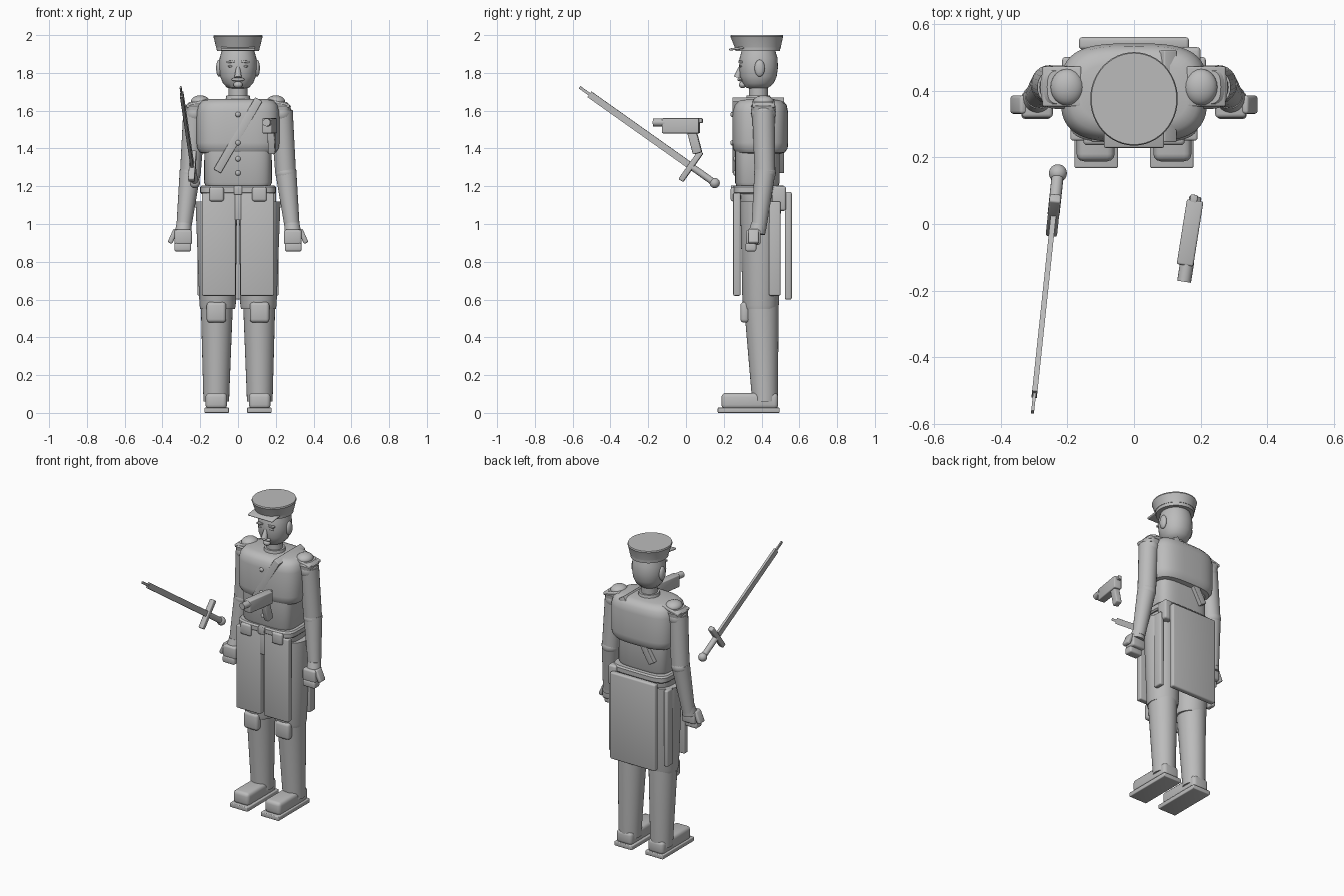
import bpy, bmesh, math
from mathutils import Vector, Matrix

GREY = bpy.data.materials.new("plain_grey")
GREY.diffuse_color = (0.5, 0.5, 0.5, 1)


def finish(name, bm, smooth=True):
    bmesh.ops.recalc_face_normals(bm, faces=bm.faces[:])
    me = bpy.data.meshes.new(name)
    bm.to_mesh(me)
    bm.free()
    me.materials.append(GREY)
    ob = bpy.data.objects.new(name, me)
    bpy.context.collection.objects.link(ob)
    if smooth:
        bpy.ops.object.select_all(action='DESELECT')
        ob.select_set(True)
        bpy.context.view_layer.objects.active = ob
        bpy.ops.object.shade_smooth_by_angle(angle=math.radians(35))
    return ob


def box(name, lo, hi, bevel=0.0, rot=None):
    """Bevelled box between two corners, optionally turned about its centre."""
    lo, hi = Vector(lo), Vector(hi)
    size, mid = hi - lo, (lo + hi) / 2
    bm = bmesh.new()
    bmesh.ops.create_cube(bm, size=1)
    bmesh.ops.scale(bm, vec=size, verts=bm.verts[:])
    if bevel:
        bmesh.ops.bevel(bm, geom=bm.edges[:], offset=bevel, segments=3, profile=0.5, affect='EDGES')
    bm.transform(Matrix.Translation(mid) @ (rot.to_4x4() if rot else Matrix()))
    return finish(name, bm)


def rod(name, a, b, r1, r2, seg=24):
    """Tapered cylinder from a to b."""
    a, b = Vector(a), Vector(b)
    d = b - a
    bm = bmesh.new()
    bmesh.ops.create_cone(bm, cap_ends=True, segments=seg, radius1=r1, radius2=r2, depth=d.length)
    bm.transform(Matrix.Translation((a + b) / 2) @ d.to_track_quat('Z', 'Y').to_matrix().to_4x4())
    return finish(name, bm)


def ball(name, c, r):
    bm = bmesh.new()
    bmesh.ops.create_uvsphere(bm, u_segments=24, v_segments=14, radius=1)
    bm.transform(Matrix.Translation(c) @ Matrix.Diagonal((*r, 1)))
    return finish(name, bm)


def loft(name, rings, n=2.0, seg=48):
    """Stacked superellipse rings: (z, rx, ry, x, y)."""
    bm = bmesh.new()
    loops = []
    for z, rx, ry, x, y in rings:
        loop = []
        for i in range(seg):
            t = 2 * math.pi * i / seg
            c, s = math.cos(t), math.sin(t)
            loop.append(bm.verts.new((x + rx * math.copysign(abs(c) ** (2 / n), c),
                                      y + ry * math.copysign(abs(s) ** (2 / n), s), z)))
        loops.append(loop)
    for p, q in zip(loops, loops[1:]):
        for i in range(seg):
            j = (i + 1) % seg
            bm.faces.new((p[i], p[j], q[j], q[i]))
    bm.faces.new(loops[0])
    bm.faces.new(loops[-1])
    return finish(name, bm)


def turn(axis, deg):
    return Matrix.Rotation(math.radians(deg), 3, axis)


# Torso: rounded chest, waist, hips and belt
loft("chest", [(1.37, .17, .10, 0, .393), (1.378, .20, .13, 0, .393), (1.40, .216, .145, 0, .393),
               (1.43, .22, .148, 0, .393), (1.59, .22, .148, 0, .393), (1.63, .21, .14, 0, .393),
               (1.653, .19, .12, 0, .393), (1.662, .16, .09, 0, .393)], 3.2)
loft("waist", [(1.20, .17, .11, 0, .378), (1.22, .18, .118, 0, .378), (1.40, .178, .118, 0, .378)], 4)
loft("hips", [(1.06, .17, .10, 0, .39), (1.10, .185, .115, 0, .39), (1.18, .185, .12, 0, .385)], 3)
loft("belt", [(1.16, .192, .13, 0, .385), (1.168, .2, .138, 0, .385), (1.195, .2, .138, 0, .385),
              (1.205, .192, .13, 0, .385)], 5)
box("buckle", (-.022, .238, 1.155), (.022, .262, 1.205), .005)
box("belt_tail", (-.018, .25, 1.02), (.018, .272, 1.17), .004)
box("shoulder_strap", (-.022, .245, 1.25), (.022, .52, 1.69), .004, turn('Y', 30))
for z, y in ((1.58, .245), (1.43, .245), (1.345, .26), (1.27, .26)):
    ball("button", (0, y, z), (.014, .01, .014))

# Skirt of the coat
box("back_skirt", (-.165, .523, .60), (.165, .56, 1.17), .01)
box("holster", (.14, .455, 1.07), (.2, .53, 1.2), .012)

# Neck and head
rod("neck", (0, .383, 1.65), (0, .383, 1.76), .05, .05)
rod("collar", (0, .383, 1.65), (0, .383, 1.68), .068, .062)
loft("head", [(1.715, .03, .03, 0, .375), (1.722, .058, .06, 0, .378), (1.745, .08, .082, 0, .382),
              (1.78, .094, .097, 0, .383), (1.83, .1, .103, 0, .384), (1.88, .097, .1, 0, .384),
              (1.93, .082, .085, 0, .384)], 2.1, 32)
rod("nose", (0, .272, 1.775), (0, .292, 1.84), .02, .008, 12)
ball("moustache", (0, .288, 1.765), (.036, .016, .01))
ball("chin", (0, .30, 1.737), (.024, .02, .018))

# Peaked cap
loft("cap_band", [(1.915, .112, .118, 0, .38), (1.94, .114, .12, 0, .38)])
loft("cap_crown", [(1.935, .116, .122, 0, .38), (1.985, .128, .137, 0, .375), (1.992, .131, .14, 0, .375),
                   (2.0, .128, .137, 0, .375)])
box("cap_peak", (-.09, .228, 1.925), (.09, .34, 1.937), .005, turn('X', 8))

for s in (-1, 1):
    side = "right_" if s < 0 else "left_"

    def sbox(name, lo, hi, bevel=0.0, rot=None):
        xs = sorted((s * lo[0], s * hi[0]))
        return box(side + name, (xs[0], lo[1], lo[2]), (xs[1], hi[1], hi[2]), bevel, rot)

    # Face details
    ball(side + "ear", (s * .1, .39, 1.825), (.016, .027, .045))
    ball(side + "eye", (s * .04, .292, 1.835), (.014, .008, .006))
    sbox("brow", (.018, .278, 1.853), (.062, .30, 1.865), .003, turn('Y', s * 6))

    # Epaulette: sloping plate, cushion and dome
    sbox("epaulette_plate", (.155, .352, 1.628), (.275, .472, 1.648), .006, turn('Y', s * 14))
    loft(side + "epaulette_cushion", [(1.60, .05, .062, s * .225, .41), (1.625, .055, .065, s * .225, .41),
                                     (1.645, .04, .05, s * .22, .41)], 3)
    ball(side + "epaulette_dome", (s * .2, .41, 1.648), (.05, .055, .033))

    # Arm and hand
    ball(side + "shoulder", (s * .228, .41, 1.585), (.058, .065, .06))
    rod(side + "upper_arm", (s * .23, .41, 1.6), (s * .252, .418, 1.27), .06, .055)
    ball(side + "elbow", (s * .253, .418, 1.27), (.056, .058, .05))
    rod(side + "forearm", (s * .253, .418, 1.28), (s * .288, .385, .97), .056, .039)
    rod(side + "cuff", (s * .286, .385, 1.0), (s * .29, .375, .95), .04, .045)
    sbox("palm", (.243, .318, .89), (.337, .395, .97), .012)
    sbox("fingers", (.248, .315, .855), (.337, .372, .90), .01)
    sbox("thumb", (.332, .33, .895), (.358, .385, .975), .009, turn('Y', s * -24))

    # Coat panels and belt pouch
    sbox("front_skirt", (.013, .25, .62), (.19, .288, 1.165), .007)
    sbox("side_skirt", (.185, .44, .62), (.215, .5, 1.12), .008)
    sbox("belt_pouch", (.075, .236, 1.12), (.152, .29, 1.195), .012)

    # Leg
    loft(side + "thigh", [(.55, .092, .09, s * .108, .395), (.57, .096, .096, s * .108, .395),
                          (1.12, .11, .108, s * .115, .395)])
    loft(side + "shin", [(.06, .068, .068, s * .115, .417), (.1, .069, .07, s * .115, .417),
                         (.58, .085, .092, s * .112, .398)])
    sbox("knee_pad", (.063, .288, .478), (.166, .335, .587), .018)

    # Boot
    sbox("boot_sole", (.048, .168, 0), (.178, .495, .028), .005)
    sbox("boot_toe", (.058, .188, .02), (.172, .488, .106), .022)

# Sword: pommel, grip, guard, blade, tip, along one axis
pommel, tip = Vector((-.228, .152, 1.217)), Vector((-.304, -.565, 1.725))
axis = (tip - pommel).normalized()
frame = axis.to_track_quat('Z', 'Y').to_matrix()
at = lambda t: pommel + axis * t
ball("sword_pommel", pommel, (.027, .027, .027))
rod("sword_grip", pommel, at(.15), .018, .018, 16)


def bar(name, c, size, bevel=0.0):
    h = Vector(size) / 2
    return box(name, c - h, c + h, bevel, frame)


bar("sword_guard", at(.155), (.034, .185, .03), .006)
bar("sword_blade", at(.485), (.016, .036, .66))
bar("sword_tip", at(.845), (.009, .015, .07))

# Pistol: slide, muzzle and raked grip
yaw = turn('Z', -9)
box("pistol_body", (.143, -.125, 1.48), (.193, .072, 1.56), .006, yaw)
rod("pistol_muzzle", (.15, -.173, 1.538), (.16, -.11, 1.538), .021, .021, 16)
box("pistol_grip", (.16, .022, 1.372), (.197, .07, 1.495), .006, yaw @ turn('X', 15))
box("pistol_hammer", (.168, .06, 1.535), (.19, .088, 1.56), .004, yaw)
